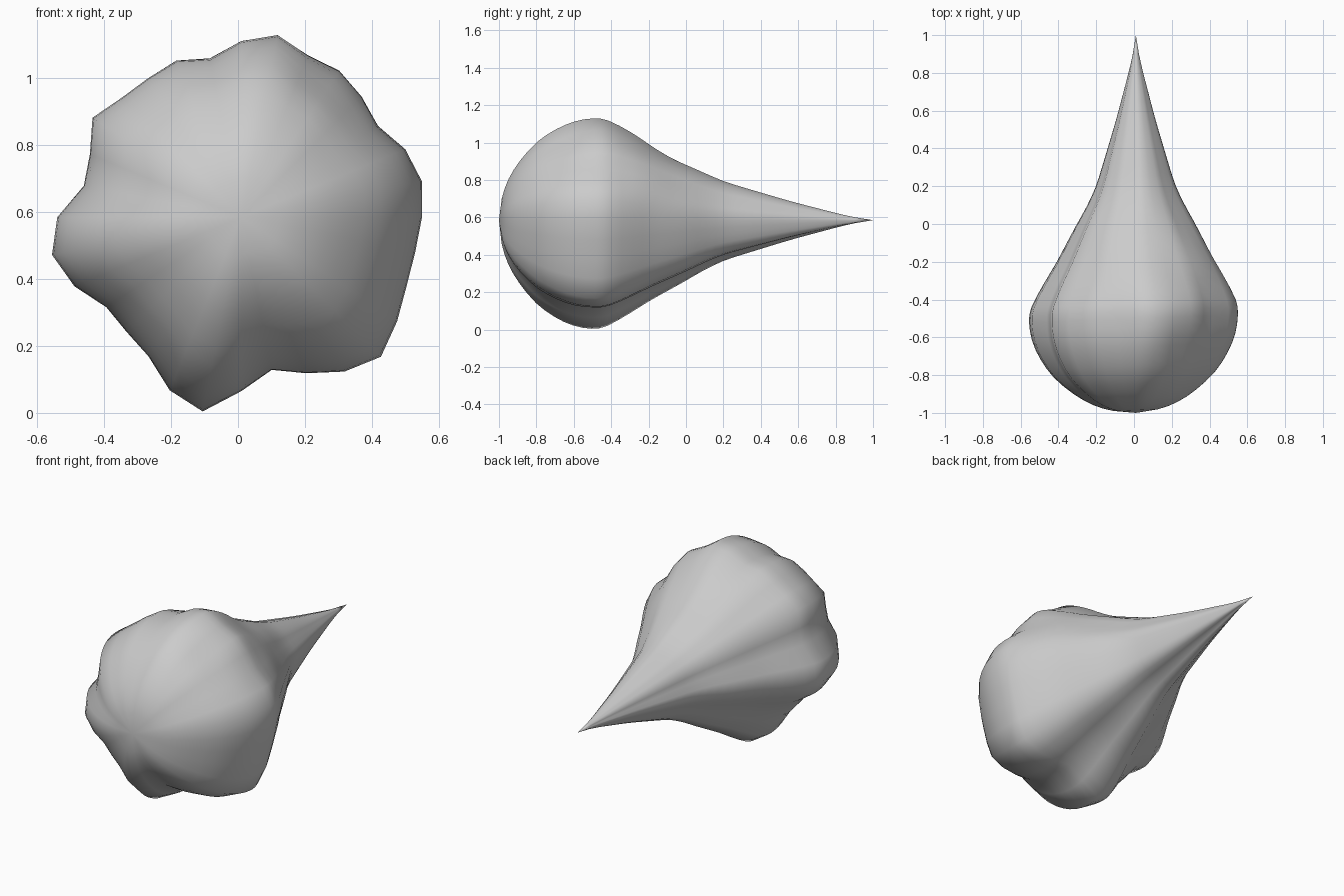
import bpy, bmesh, math

cube = bpy.data.objects.get("Cube")
if cube:
    bpy.data.objects.remove(cube)

# Plain grey material
grey = bpy.data.materials.new("plain grey")
grey.use_nodes = True
colour = (0.6, 0.6, 0.6, 1)
grey.diffuse_color = colour
grey.node_tree.nodes["Principled BSDF"].inputs["Base Color"].default_value = colour

CENTRE_X, CENTRE_Z = 0.01, 0.585

# Lumpy cross-section: radius at equal angles, counter-clockwise from +x
LUMPS = [.54, .55, .53, .49, .51, .53, .525, .555,
         .525, .48, .505, .50, .505, .535, .49, .48,
         .55, .577, .54, .485, .485, .50, .56, .592,
         .52, .465, .505, .555, .59, .56, .535, .53]
MEAN = sum(LUMPS) / len(LUMPS)

# Teardrop profile: position along y and scale of the cross-section
PROFILE = [(-1, 0), (-.985, .22), (-.95, .41), (-.89, .59), (-.8, .775), (-.7, .9),
           (-.6, .975), (-.5, 1), (-.42, .98), (-.3, .87), (-.2, .765),
           (-.1, .67), (0, .575), (.1, .475), (.2, .39), (.3, .33),
           (.4, .275), (.5, .22), (.6, .168), (.7, .12), (.8, .072), (.9, .03), (1, 0)]

# Local dents and swellings: angle, y, height
BUMPS = [(56, -.68, -.03), (78, -.08, -.02), (34, -.22, .025), (101, -.28, .02)]


def smooth_mid(p0, p1, p2, p3):
    """Smooth halfway point between p1 and p2."""
    return tuple((9 * (b + c) - a - d) / 16 for a, b, c, d in zip(p0, p1, p2, p3))


def bump_height(angle, y):
    """Sum of the local bumps at one place on the body."""
    total = 0
    for degrees, centre, height in BUMPS:
        turn = math.remainder(angle - math.radians(degrees), math.tau)
        total += height * math.exp(-(turn / 0.25) ** 2 - ((y - centre) / 0.14) ** 2)
    return total


def make_ring(bm, y, scale):
    """One ring; lumps fade toward the tail and lean back on the +x side."""
    strength = 1 - 0.3 * min(1, abs(y + 0.5) / 0.6)
    ring = []
    for i, lump in enumerate(LUMPS):
        a = math.tau * i / len(LUMPS)
        r = scale * (MEAN + (lump - MEAN) * strength) + bump_height(a, y)
        lean = scale * 0.02 * math.cos(a)
        ring.append(bm.verts.new((CENTRE_X + r * math.cos(a), y + lean,
                                  CENTRE_Z + r * math.sin(a))))
    return ring


# Refine the profile between its inner points
sections = [PROFILE[1]]
for k in range(1, len(PROFILE) - 2):
    sections += [smooth_mid(*PROFILE[k - 1:k + 3]), PROFILE[k + 1]]

# Teardrop body: rounded front, bridged rings, pointed tail
bm = bmesh.new()
rings = [make_ring(bm, y, s) for y, s in sections]
nose = bm.verts.new((CENTRE_X, -1, CENTRE_Z))
tip = bm.verts.new((CENTRE_X, 1, CENTRE_Z))
n = len(LUMPS)
for i in range(n):
    j = (i + 1) % n
    for a, b in zip(rings, rings[1:]):
        bm.faces.new((a[i], a[j], b[j], b[i]))
    bm.faces.new((nose, rings[0][j], rings[0][i]))
    bm.faces.new((tip, rings[-1][i], rings[-1][j]))
bmesh.ops.recalc_face_normals(bm, faces=bm.faces)
for face in bm.faces:
    face.smooth = True

mesh = bpy.data.meshes.new("teardrop_body")
bm.to_mesh(mesh)
bm.free()
mesh.materials.append(grey)
body = bpy.data.objects.new("teardrop_body", mesh)
bpy.context.collection.objects.link(body)
